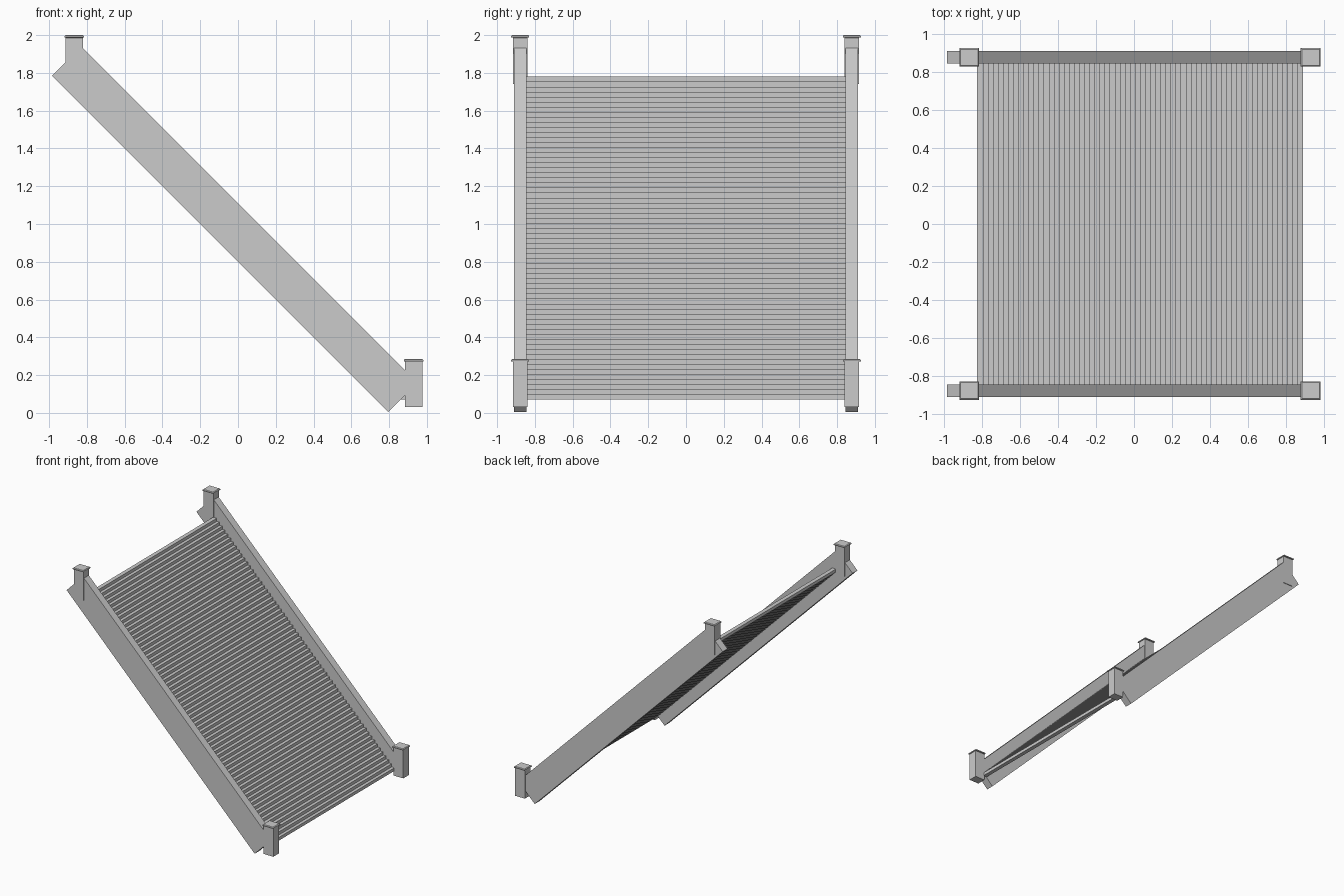
import bpy, bmesh, math
from mathutils import Vector

# Remove the default cube
if "Cube" in bpy.data.objects:
    bpy.data.objects.remove(bpy.data.objects["Cube"], do_unlink=True)

grey = bpy.data.materials.new("light_grey")
grey.use_nodes = True
colour = (0.6, 0.6, 0.6, 1)
grey.diffuse_color = colour
grey.node_tree.nodes["Principled BSDF"].inputs["Base Color"].default_value = colour


def extrude_profile(name, points, y0, y1):
    """Prism from an outline in the xz plane, running from y0 to y1."""
    bm = bmesh.new()
    face = bm.faces.new([bm.verts.new((x, y0, z)) for x, z in points])
    ext = bmesh.ops.extrude_face_region(bm, geom=[face])
    verts = [v for v in ext["geom"] if isinstance(v, bmesh.types.BMVert)]
    bmesh.ops.translate(bm, vec=(0, y1 - y0, 0), verts=verts)
    bmesh.ops.recalc_face_normals(bm, faces=bm.faces)
    return finish(name, bm)


def finish(name, bm):
    mesh = bpy.data.meshes.new(name)
    bm.to_mesh(mesh)
    bm.free()
    mesh.materials.append(grey)
    obj = bpy.data.objects.new(name, mesh)
    bpy.context.collection.objects.link(obj)
    return obj


def post(name, x, y, z0, z1):
    """Rectangular newel post with a thin overhanging bevelled cap."""
    bm = bmesh.new()
    # half width, half depth, height of each ring from foot to cap top
    rings = [(0.046, 0.038, z0), (0.046, 0.038, z1 - 0.014),
             (0.052, 0.048, z1 - 0.012), (0.052, 0.048, z1 - 0.005),
             (0.046, 0.042, z1)]
    loops = [[bm.verts.new((x + sx * w, y + sy * d, z))
              for sx, sy in ((-1, -1), (1, -1), (1, 1), (-1, 1))]
             for w, d, z in rings]
    for low, high in zip(loops, loops[1:]):
        for i in range(4):
            j = (i + 1) % 4
            bm.faces.new((low[i], low[j], high[j], high[i]))
    bm.faces.new(loops[0][::-1])
    bm.faces.new(loops[-1])
    finish(name, bm)


# Sloping side boards and their end posts
board = [(-0.985, 1.785), (0.795, 0.005), (0.95, 0.16), (-0.83, 1.94)]
for side, s in (("left", 1), ("right", -1)):
    extrude_profile("side_board_" + side, board, s * 0.845, s * 0.91)
    post("upper_post_" + side, -0.867, s * 0.878, 1.74, 2.0)
    post("lower_post_" + side, 0.93, s * 0.878, 0.03, 0.285)

# Flight of narrow steps
STEPS = 64
pitch = 1.71 / STEPS
for i in range(STEPS):
    front = 0.89 - i * pitch
    base = 0.07 + i * pitch
    extrude_profile("step_%02d" % (i + 1),
                    [(front, base), (front, base + pitch),
                     (front - pitch * 1.3, base + pitch),
                     (front - pitch * 1.3, base)], -0.845, 0.845)
